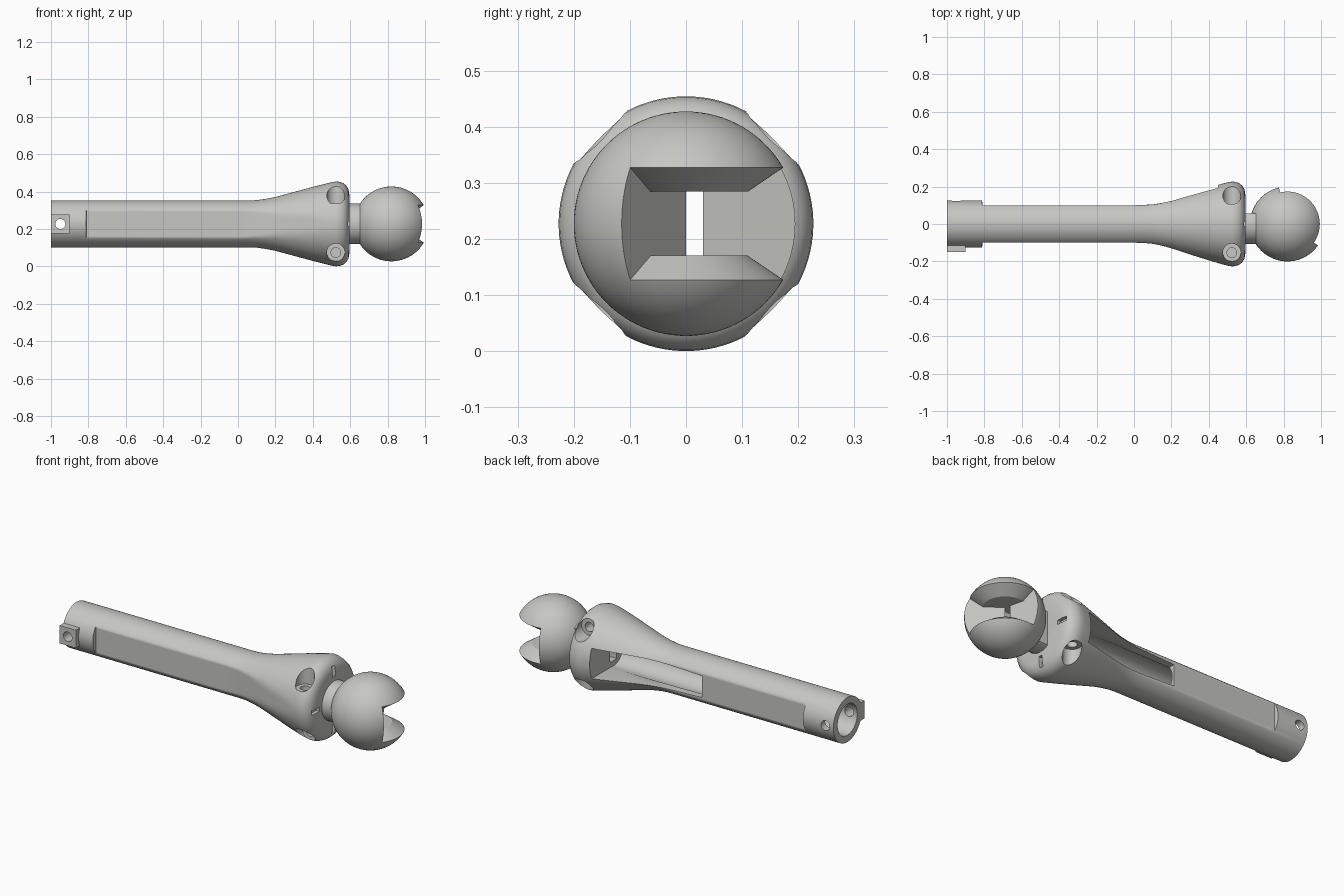
import bpy, bmesh, math
from mathutils import Matrix, Vector

if "Cube" in bpy.data.objects:
    bpy.data.objects.remove(bpy.data.objects["Cube"], do_unlink=True)

H = 0.227  # height of the long axis
AXIS = Matrix.Translation((0, 0, H))

grey = bpy.data.materials.new("warm_grey")
grey.use_nodes = True
grey.diffuse_color = (0.57, 0.57, 0.55, 1)
grey.node_tree.nodes["Principled BSDF"].inputs["Base Color"].default_value = grey.diffuse_color


def finish(name, bm, matrix=AXIS):
    bmesh.ops.remove_doubles(bm, verts=bm.verts, dist=1e-5)
    bmesh.ops.recalc_face_normals(bm, faces=bm.faces)
    bm.transform(matrix)
    mesh = bpy.data.meshes.new(name)
    bm.to_mesh(mesh)
    bm.free()
    mesh.materials.append(grey)
    ob = bpy.data.objects.new(name, mesh)
    bpy.context.collection.objects.link(ob)
    return ob


def loft(name, rings, matrix=AXIS):
    """Skin a list of equal rings and cap both ends."""
    bm = bmesh.new()
    rows = [[bm.verts.new(p) for p in ring] for ring in rings]
    n = len(rows[0])
    for a, b in zip(rows, rows[1:]):
        for i in range(n):
            j = (i + 1) % n
            bm.faces.new((a[i], a[j], b[j], b[i]))
    bm.faces.new(rows[0])
    bm.faces.new(rows[-1])
    return finish(name, bm, matrix)


def section(x, r, flat, n=96):
    """Circle across the x axis, flattened at y = +-flat."""
    pts = []
    for i in range(n):
        t = 2 * math.pi * (i + 0.5) / n
        pts.append((x, max(-flat, min(flat, r * math.cos(t))), r * math.sin(t)))
    return pts


def rod(name, r, x0, x1, matrix=AXIS, n=64):
    return loft(name, [section(x0, r, r, n), section(x1, r, r, n)], matrix)


def box(name, lo, hi, matrix=AXIS):
    bm = bmesh.new()
    bmesh.ops.create_cube(bm, size=1)
    lo, hi = Vector(lo), Vector(hi)
    for v in bm.verts:
        v.co = (lo + hi) / 2 + v.co * (hi - lo)
    return finish(name, bm, matrix)


def activate(ob):
    bpy.ops.object.select_all(action='DESELECT')
    ob.select_set(True)
    bpy.context.view_layer.objects.active = ob


def cut(ob, *cutters):
    activate(ob)
    for c in cutters:
        m = ob.modifiers.new("cut", 'BOOLEAN')
        m.operation, m.solver, m.object = 'DIFFERENCE', 'EXACT', c
        bpy.ops.object.modifier_apply(modifier=m.name)
        bpy.data.objects.remove(c, do_unlink=True)


def smooth(ob):
    activate(ob)
    bpy.ops.object.shade_smooth_by_angle(angle=math.radians(30))


def passage():
    return box("passage_cutter", (0.4, -0.03, -0.057), (0.82, 0.03, 0.057))


def pin_hole():
    turn = Matrix.Translation((-0.95, 0, H)) @ Matrix.Rotation(math.pi / 2, 4, 'Z')
    return rod("pin_cutter", 0.027, -0.3, 0.3, turn, 32)


# Handle: round collar, shaft with two flats, flared rounded head
stations = [(-1, .125, .125), (-.812, .125, .125), (-.81, .125, .1), (0, .125, .1),
            (.05, .125, .101), (.1, .127, .106), (.15, .134, .116), (.2, .144, .13),
            (.3, .171, .163), (.4, .198, .194), (.46, .213, .212), (.5, .223, .223),
            (.525, .227, .227), (.545, .225, .225), (.565, .217, .217),
            (.58, .204, .204), (.591, .184, .184), (.595, .16, .16)]
handle = loft("handle", [section(*s) for s in stations])

# Hollow interior, end pin hole and the long window at the back
cut(handle, rod("bore_cutter", 0.087, -1.1, 0.45), passage(), pin_hole())
window = [[(x, y, z) for x, z in ((-.17, -.06), (.45, -.085), (.45, .085), (-.17, .06))]
          for y in (0.01, 0.4)]
cut(handle, loft("window_cutter", window))

# Four bolt pockets and four key slots around the head
for k in range(4):
    spin = AXIS @ Matrix.Rotation(k * math.pi / 2, 4, 'X')
    upright = spin @ Matrix.Translation((0.523, -0.153, 0)) @ Matrix.Rotation(-math.pi / 2, 4, 'Y')
    cut(handle,
        rod("pocket_cutter", 0.048, 0.108, 0.3, upright, 48),
        rod("bolt_cutter", 0.026, 0.02, 0.2, upright, 32),
        box("key_cutter", (0.575, -0.012, 0.13), (0.7, 0.012, 0.19), spin))
smooth(handle)

# Square latch plate on the collar
latch = box("latch_plate", (-1, -0.15, -0.05), (-0.9, -0.105, 0.05))
cut(latch, pin_hole())
smooth(latch)

# Neck, trimmed on its back side
neck = rod("neck", 0.108, 0.59, 0.665)
cut(neck, box("trim_cutter", (0.5, 0.055, -0.2), (0.7, 0.2, 0.2)), passage())
smooth(neck)

# Ball with a flaring mouth swept around its vertical axis
bm = bmesh.new()
bmesh.ops.create_uvsphere(bm, u_segments=96, v_segments=48, radius=0.2)
centre = Matrix.Translation((0.82, 0, H))
ball = finish("ball", bm, centre)
profile = [(0, -.057), (.11, -.057), (.25, -.152), (.25, .152), (.11, .057), (0, .057)]
mouth = []
for i in range(47):
    t = math.radians(-35 + 3 * i)
    mouth.append([(r * math.cos(t), r * math.sin(t), z) for r, z in profile])
cut(ball, loft("mouth_cutter", mouth, centre), passage())
smooth(ball)
